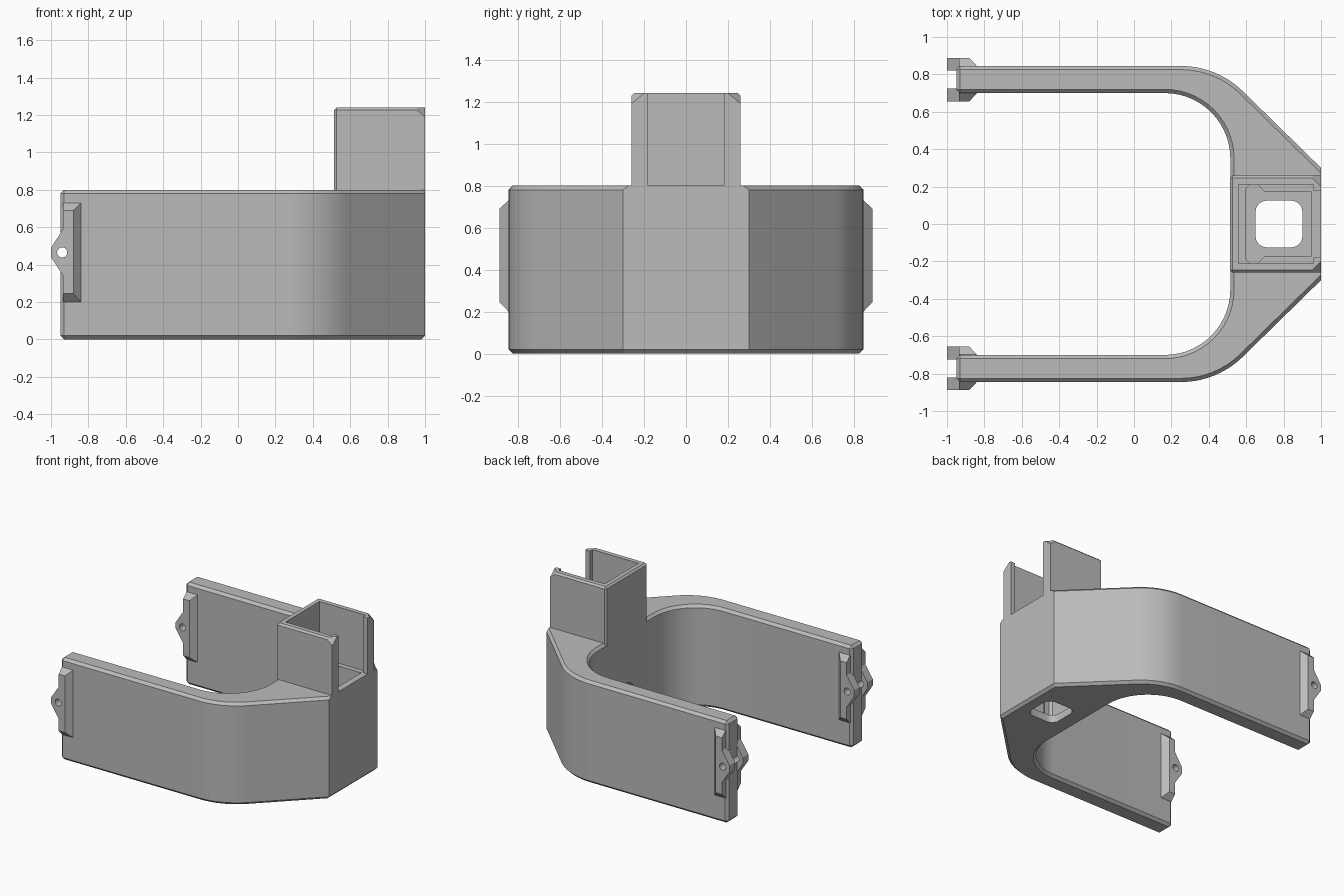
import bpy, bmesh
from math import sin, cos, pi, radians
from mathutils import Vector

cube = bpy.data.objects.get("Cube")
if cube:
    bpy.data.objects.remove(cube, do_unlink=True)

grey = bpy.data.materials.new("plain_grey")
grey.use_nodes = True
colour = (0.5, 0.5, 0.5, 1)
grey.diffuse_color = colour
grey.node_tree.nodes["Principled BSDF"].inputs["Base Color"].default_value = colour


def loft(name, rings, bevel_rule=None, width=0.02, cuts=()):
    """Skin a stack of equal rings, cap the ends, chamfer the edges picked by a rule."""
    bm = bmesh.new()
    loops = [[bm.verts.new(p) for p in ring] for ring in rings]
    n = len(loops[0])
    for a, b in zip(loops, loops[1:]):
        for i in range(n):
            j = (i + 1) % n
            bm.faces.new((a[i], a[j], b[j], b[i]))
    bm.faces.new(loops[0])
    bm.faces.new(loops[-1])
    bmesh.ops.recalc_face_normals(bm, faces=bm.faces)
    if bevel_rule:
        edges = [e for e in bm.edges if bevel_rule(e.verts[0].co, e.verts[1].co)]
        bmesh.ops.bevel(bm, geom=edges, offset=width, segments=1, affect='EDGES')
    # Slanted corner cuts
    for point, normal in cuts:
        res = bmesh.ops.bisect_plane(bm, geom=bm.verts[:] + bm.edges[:] + bm.faces[:],
                                     plane_co=point, plane_no=normal, clear_outer=True)
        rim = [g for g in res["geom_cut"] if isinstance(g, bmesh.types.BMEdge)]
        bmesh.ops.holes_fill(bm, edges=rim)
    bmesh.ops.recalc_face_normals(bm, faces=bm.faces)
    mesh = bpy.data.meshes.new(name)
    bm.to_mesh(mesh)
    bm.free()
    mesh.materials.append(grey)
    obj = bpy.data.objects.new(name, mesh)
    bpy.context.collection.objects.link(obj)
    return obj


def flat(points, z):
    return [Vector((x, y, z)) for x, y in points]


def prism(name, points, low, high, **options):
    return loft(name, [flat(points, low), flat(points, high)], **options)


def arc(cx, cy, r, start, end, steps=14):
    angles = [radians(start + (end - start) * i / steps) for i in range(steps + 1)]
    return [(cx + r * cos(a), cy + r * sin(a)) for a in angles]


def mirrored(half):
    """Complete a half outline across the centre line."""
    return half + [(x, -y) for x, y in reversed(half)]


def activate(obj):
    bpy.ops.object.select_all(action='DESELECT')
    obj.select_set(True)
    bpy.context.view_layer.objects.active = obj


def cut(obj, cutter):
    mod = obj.modifiers.new("cut", 'BOOLEAN')
    mod.operation, mod.solver, mod.object = 'DIFFERENCE', 'EXACT', cutter
    activate(obj)
    bpy.ops.object.modifier_apply(modifier=mod.name)


# U-shaped body: outer half outline, then the inner one
outer = [(1.0, 0.3)] + arc(0.25, 0.37, 0.475, 46, 90) + [(-0.95, 0.845)]
inner = [(-0.95, 0.7)] + arc(0.165, 0.35, 0.35, 90, 0)


def body_edges(a, b):
    if abs(a.z - b.z) > 0.1:
        return a.x < -0.9
    return a.z < 0.1 or min(a.x, b.x) < 0.99


body = prism("body", mirrored(outer + inner), 0, 0.8, bevel_rule=body_edges)

# Pocket with relieved corners, and the rounded hole through its floor
pocket_half = [(0.95, 0.17), (0.70, 0.17), (0.66, 0.21), (0.62, 0.21), (0.60, 0.19)]
pocket = prism("pocket_cutter", mirrored(pocket_half), 0.06, 0.9)
hole_half = arc(0.84, 0.065, 0.06, 0, 90, 6) + arc(0.71, 0.065, 0.06, 90, 180, 6)
floor_hole = prism("floor_hole_cutter", mirrored(hole_half), -0.1, 0.2)

# Countersunk round hole in the inner wall
wire_hole = loft("wire_hole_cutter", [
    [Vector((x, r * cos(a), 0.3 + r * sin(a))) for a in [2 * pi * i / 32 for i in range(32)]]
    for x, r in ((0.48, 0.09), (0.52, 0.09), (0.56, 0.055), (0.7, 0.055))])

# Cross pin hole through the arm ends
pin_circle = arc(-0.94, 0.465, 0.027, 0, 345, 23)
pin_hole = loft("pin_hole_cutter",
                [[Vector((x, y, z)) for x, z in pin_circle] for y in (-1, 1)])

for cutter in (pocket, floor_hole, wire_hole, pin_hole):
    cut(body, cutter)

# Open-sided collar on top with small lips beside the opening
collar_half = [(0.56, 0.21), (0.96, 0.21), (0.96, 0.18), (1.0, 0.18),
               (1.0, 0.26), (0.513, 0.26)]


def collar_edges(a, b):
    outside = all(abs(p.y) > 0.25 for p in (a, b))
    if abs(a.z - b.z) > 0.1:
        return outside and a.x < 0.6
    return a.z > 1 and (outside or max(a.x, b.x) < 0.52)


corner_cuts = []
for s in (1, -1):
    a, b, c = Vector((0.94, 0.26 * s, 1.24)), Vector((1, 0.2 * s, 1.24)), Vector((1, 0.26 * s, 1.19))
    normal = (b - a).cross(c - a)
    corner_cuts.append((a, normal if normal.z > 0 else -normal))
collar = prism("collar", mirrored(collar_half), 0.775, 1.24,
               bevel_rule=collar_edges, width=0.014, cuts=corner_cuts)
parts = [body, collar]

# Pointed clip plates on both sides of each arm end
plate = [(-0.84, 0.2), (-0.84, 0.73), (-0.935, 0.73), (-0.935, 0.59), (-1.0, 0.49),
         (-1.0, 0.44), (-0.935, 0.34), (-0.935, 0.2)]
face = [(min(x, -0.88), min(max(z, 0.245), 0.69)) for x, z in plate]
for arm, y in (("left", -0.772), ("right", 0.772)):
    for side, s in (("front", -1), ("back", 1)):
        clip = loft(f"{arm}_arm_{side}_clip", [
            [Vector((x, y + s * d, z)) for x, z in ring]
            for ring, d in ((plate, 0.048), (plate, 0.073), (face, 0.116))])
        cut(clip, pin_hole)
        parts.append(clip)

for cutter in (pocket, floor_hole, wire_hole, pin_hole):
    bpy.data.objects.remove(cutter, do_unlink=True)

for part in parts:
    activate(part)
    bpy.ops.object.shade_smooth_by_angle(angle=radians(25))
